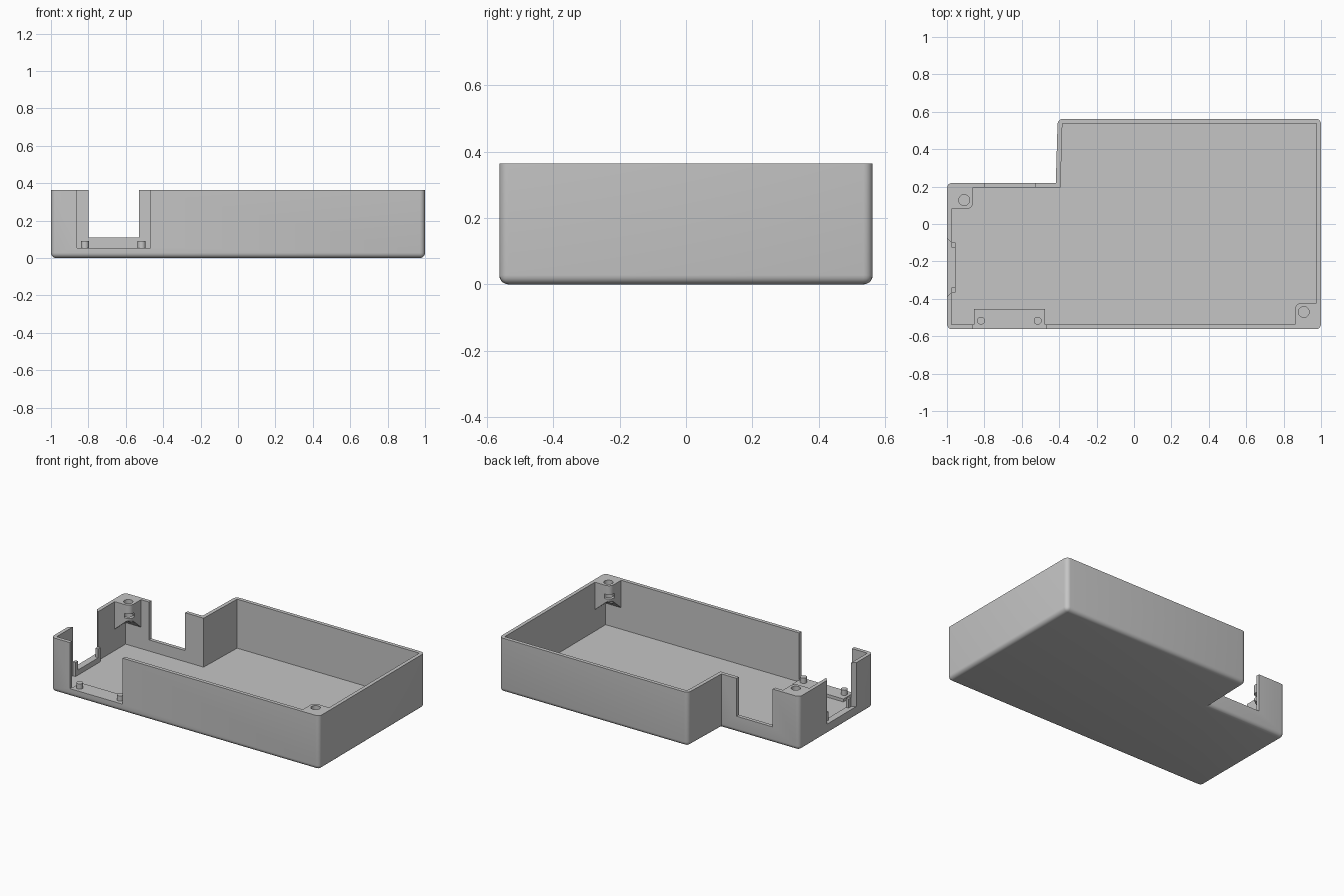
import bpy, bmesh, math
from mathutils import Matrix

cube = bpy.data.objects.get("Cube")
if cube:
    bpy.data.objects.remove(cube, do_unlink=True)

HEIGHT, FLOOR, WALL = 0.365, 0.035, 0.025

grey = bpy.data.materials.new("light_grey")
grey.use_nodes = True
GREY = (0.56, 0.56, 0.56, 1)
grey.diffuse_color = GREY
for node in grey.node_tree.nodes:
    if node.type == 'BSDF_PRINCIPLED':
        node.inputs["Base Color"].default_value = GREY


def finish(name, bm):
    bmesh.ops.recalc_face_normals(bm, faces=bm.faces[:])
    mesh = bpy.data.meshes.new(name)
    bm.to_mesh(mesh)
    bm.free()
    mesh.materials.append(grey)
    obj = bpy.data.objects.new(name, mesh)
    bpy.context.collection.objects.link(obj)
    return obj


def prism_bm(outline, z0, z1):
    bm = bmesh.new()
    face = bm.faces.new([bm.verts.new((x, y, z0)) for x, y in outline])
    top = bmesh.ops.extrude_face_region(bm, geom=[face])["geom"]
    for v in top:
        if isinstance(v, bmesh.types.BMVert):
            v.co.z = z1
    bmesh.ops.recalc_face_normals(bm, faces=bm.faces[:])
    return bm


def prism(name, outline, z0, z1):
    return finish(name, prism_bm(outline, z0, z1))


def block(name, x0, x1, y0, y1, z0, z1):
    return prism(name, [(x0, y0), (x1, y0), (x1, y1), (x0, y1)], z0, z1)


def cylinder(name, x, y, radius, z0, z1):
    bm = bmesh.new()
    bmesh.ops.create_cone(bm, cap_ends=True, segments=32, radius1=radius, radius2=radius,
                          depth=z1 - z0, matrix=Matrix.Translation((x, y, (z0 + z1) / 2)))
    return finish(name, bm)


def select(obj):
    bpy.ops.object.select_all(action='DESELECT')
    obj.select_set(True)
    bpy.context.view_layer.objects.active = obj


def cut(obj, cutter):
    cutter.hide_render = True
    mod = obj.modifiers.new("cut", 'BOOLEAN')
    mod.operation = 'DIFFERENCE'
    mod.solver = 'EXACT'
    mod.object = cutter
    select(obj)
    bpy.ops.object.modifier_apply(modifier=mod.name)
    bpy.data.objects.remove(cutter, do_unlink=True)


def smooth(obj):
    select(obj)
    bpy.ops.object.shade_smooth_by_angle(angle=math.radians(30))


# Tray: L-shaped block with rounded corners and lower rim
X, Y, STEP = 1.0, 0.5625, 0.22
outer = [(-X, -Y), (X, -Y), (X, Y), (-0.408, Y), (-0.418, STEP), (-X, STEP)]
inner = [(-X + WALL, -Y + WALL), (X - WALL, -Y + WALL), (X - WALL, Y - WALL),
         (-0.383, Y - WALL), (-0.393, STEP - WALL), (-X + WALL, STEP - WALL)]
bm = prism_bm(outer, 0, HEIGHT)
rounded = [e for e in bm.edges
           if all(v.co.z < 0.01 for v in e.verts)
           or (abs(e.verts[0].co.z - e.verts[1].co.z) > 0.1 and e.is_convex)]
bmesh.ops.bevel(bm, geom=rounded, offset=0.028, segments=5, profile=0.5, affect='EDGES')
tray = finish("tray", bm)
cut(tray, prism("cavity", inner, FLOOR, 0.6))

# Openings in the front, back and side walls
cut(tray, block("front_opening", -0.86, -0.467, -0.7, -0.5, 0.055, 0.6))
cut(tray, block("back_opening", -0.80, -0.53, 0.12, 0.3, 0.11, 0.6))
flare = [(-1.05, -0.44), (-0.975, -0.365), (-0.94, -0.365),
         (-0.94, -0.10), (-0.975, -0.10), (-1.05, -0.025)]
cut(tray, prism("side_opening", flare, 0.07, 0.6))
smooth(tray)


# Corner screw bosses with sloping undersides, screw hole and nut slot
def boss(name, cx, cy, sx, sy):
    size, low, rise = 0.115, 0.18, 0.10
    bm = prism_bm([(cx, cy), (cx + sx * size, cy),
                   (cx + sx * size, cy + sy * size), (cx, cy + sy * size)], low, HEIGHT)
    tip = [e for e in bm.edges if all(
        abs(v.co.x - cx) > 0.1 and abs(v.co.y - cy) > 0.1 for v in e.verts)]
    bmesh.ops.bevel(bm, geom=tip, offset=0.035, segments=5, profile=0.5, affect='EDGES')
    for v in bm.verts:
        if v.co.z < low + 0.01:
            v.co.z += rise * min(abs(v.co.x - cx), abs(v.co.y - cy)) / size
    bmesh.ops.triangulate(bm, faces=bm.faces[:])
    obj = finish(name, bm)
    hx, hy = cx + sx * 0.067, cy + sy * 0.067
    cut(obj, cylinder("screw_hole", hx, hy, 0.029, 0.1, 0.6))
    slot = bmesh.new()
    bmesh.ops.create_cube(slot, size=1, matrix=Matrix.Translation((hx + sx * 0.04, hy + sy * 0.04, 0.29))
                          @ Matrix.Rotation(math.atan2(sy, sx), 4, 'Z')
                          @ Matrix.Diagonal((0.16, 0.06, 0.03, 1)))
    cut(obj, finish("nut_slot", slot))
    smooth(obj)


boss("rear_boss", -X + WALL, STEP - WALL, 1, -1)
boss("front_boss", X - WALL, -Y + WALL, -1, 1)

# Raised pad with two locating pegs at the front opening
block("front_pad", -0.855, -0.475, -Y + WALL, -0.455, FLOOR - 0.01, 0.055)
for i, x in enumerate((-0.818, -0.515)):
    smooth(cylinder(f"locating_peg_{i + 1}", x, -0.517, 0.021, 0.045, 0.09))

# Ledge and two posts at the side opening
block("side_ledge", -X + WALL, -0.955, -0.365, -0.10, FLOOR - 0.01, 0.07)
for i, y in enumerate((-0.365, -0.125)):
    block(f"side_post_{i + 1}", -X + WALL, -0.955, y, y + 0.025, FLOOR - 0.01, 0.13)
